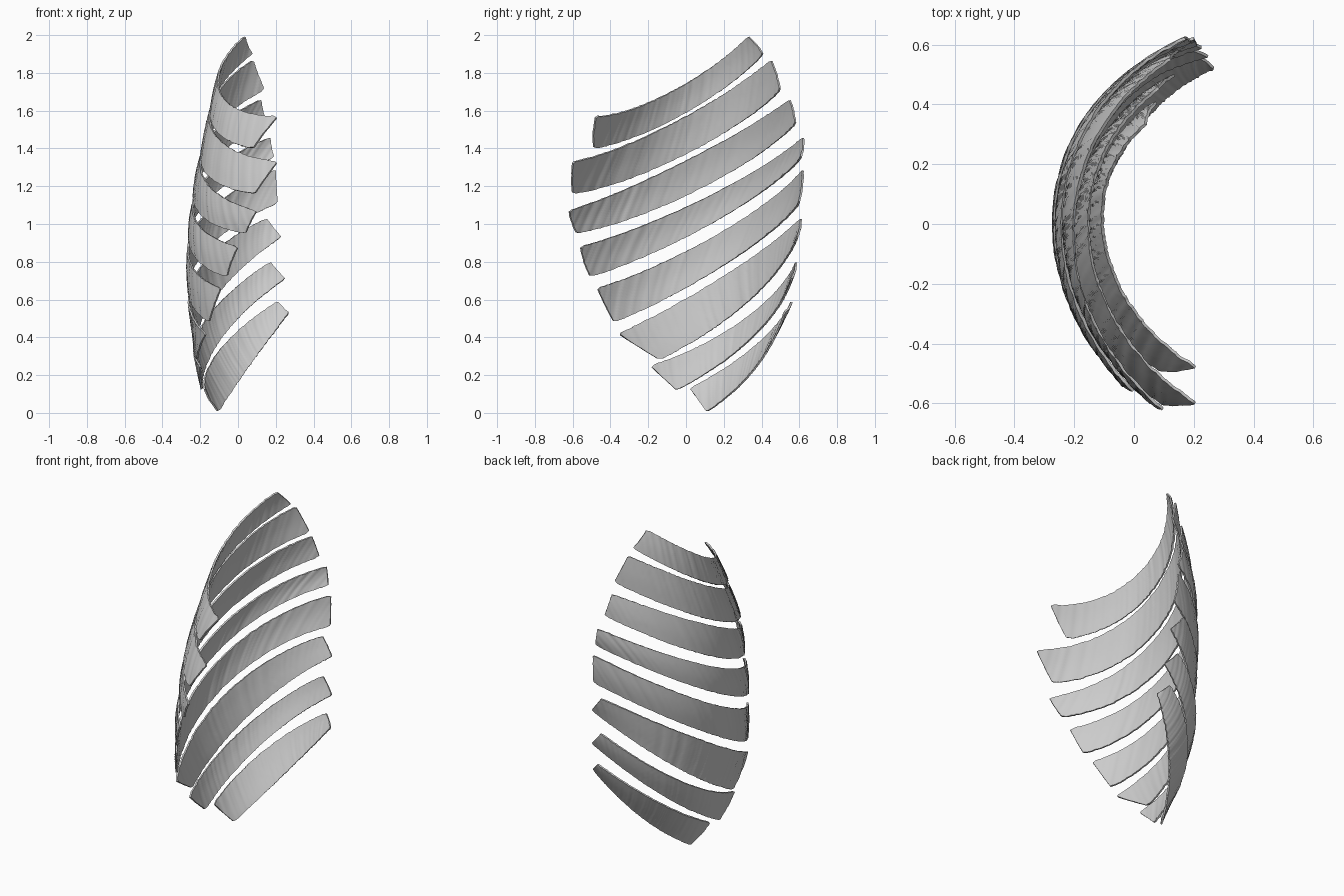
import bpy, math, random
from mathutils import Vector, Matrix
from mathutils.geometry import intersect_line_line

if "Cube" in bpy.data.objects:
    bpy.data.objects.remove(bpy.data.objects["Cube"])

random.seed(4)
NU, NV = 150, 14


def arc(a, b, c):
    """Return f(t) following the circular arc through three points."""
    a, b, c = Vector(a), Vector(b), Vector(c)
    n = (b - a).cross(c - a).normalized()
    m1, m2 = (a + b) / 2, (b + c) / 2
    centre = intersect_line_line(m1, m1 + n.cross(b - a), m2, m2 + n.cross(c - b))[0]
    ra, rc = a - centre, c - centre
    ang = math.atan2(n.dot(ra.cross(rc)), ra.dot(rc)) % (2 * math.pi)
    return lambda t: centre + Matrix.Rotation(ang * t, 3, n) @ ra


def noise_line(count):
    vals = [random.uniform(-1, 1) for _ in range(count + 2)]

    def f(q):
        q = min(max(q, 0), count)
        i = int(q)
        return vals[i] + (vals[i + 1] - vals[i]) * (q - i)
    return f


def strip(name, top, bottom):
    """Curved fibrous band lofted between an upper and a lower arc."""
    up, low = arc(*top), arc(*bottom)
    fibre, rag_a, rag_b = noise_line(130), noise_line(90), noise_line(90)
    verts, faces = [], []
    for i in range(NU + 1):
        u = i / NU
        end = min(u, 1 - u) * 40
        corner = 0.05 * max(0, 1 - end) ** 2          # slightly rounded corners
        for j in range(NV + 1):
            v = j / NV
            lo = corner + 0.012 * rag_a(u * 90)
            hi = 1 - corner + 0.012 * rag_b(u * 90)
            w = lo + (hi - lo) * v
            p = up(u).lerp(low(u), w)
            # slanted fibre ripples and a gentle outward belly
            edge = math.sin(math.pi * v)
            out = Vector((p.x - 0.45, p.y, 0)).normalized()
            p += out * (0.006 * edge + 0.0025 * fibre(u * 110 + v * 12))
            p.z = max(p.z, 0)
            verts.append(p)
    for i in range(NU):
        for j in range(NV):
            k = i * (NV + 1) + j
            faces.append((k, k + 1, k + NV + 2, k + NV + 1))
    me = bpy.data.meshes.new(name)
    me.from_pydata(verts, [], faces)
    ob = bpy.data.objects.new(name, me)
    bpy.context.collection.objects.link(ob)
    sol = ob.modifiers.new("thickness", 'SOLIDIFY')
    sol.thickness, sol.offset = 0.010, 0
    bpy.ops.object.select_all(action='DESELECT')
    ob.select_set(True)
    bpy.context.view_layer.objects.active = ob
    bpy.ops.object.modifier_apply(modifier=sol.name)
    bpy.ops.object.shade_smooth_by_angle(angle=math.radians(40))


# Each band: upper edge then lower edge, as front end, middle, back end (x, y, z)
strip("rib_muscle_1",
      [(.21, -.48, 1.57), (-.10, -.05, 1.715), (.035, .33, 1.995)],
      [(.08, -.49, 1.40), (-.145, 0, 1.59), (.075, .41, 1.90)])
strip("rib_muscle_2",
      [(.21, -.60, 1.33), (-.15, 0, 1.57), (.08, .45, 1.87)],
      [(.09, -.60, 1.16), (-.195, 0, 1.37), (.14, .50, 1.71)])
strip("rib_muscle_3",
      [(.10, -.62, 1.07), (-.20, 0, 1.335), (.12, .55, 1.66)],
      [(.04, -.58, .95), (-.235, 0, 1.15), (.15, .58, 1.53)])
strip("rib_muscle_4",
      [(0, -.56, .88), (-.24, 0, 1.09), (.17, .62, 1.46)],
      [(-.06, -.51, .72), (-.26, 0, .93), (.19, .61, 1.35)])
strip("rib_muscle_5",
      [(-.09, -.47, .66), (-.265, 0, .855), (.20, .62, 1.29)],
      [(-.15, -.38, .48), (-.26, .05, .69), (.21, .60, 1.11)])
strip("rib_muscle_6",
      [(-.17, -.36, .42), (-.255, .08, .65), (.15, .61, 1.03)],
      [(-.22, -.14, .28), (-.19, .22, .50), (.23, .59, .93)])
strip("rib_muscle_7",
      [(-.20, -.19, .25), (-.22, .16, .40), (.17, .585, .80)],
      [(-.19, -.05, .12), (-.15, .23, .295), (.25, .56, .71)])
strip("rib_muscle_8",
      [(-.18, .02, .13), (-.11, .32, .315), (.21, .56, .59)],
      [(-.105, .11, .005), (.03, .34, .205), (.27, .52, .53)])
